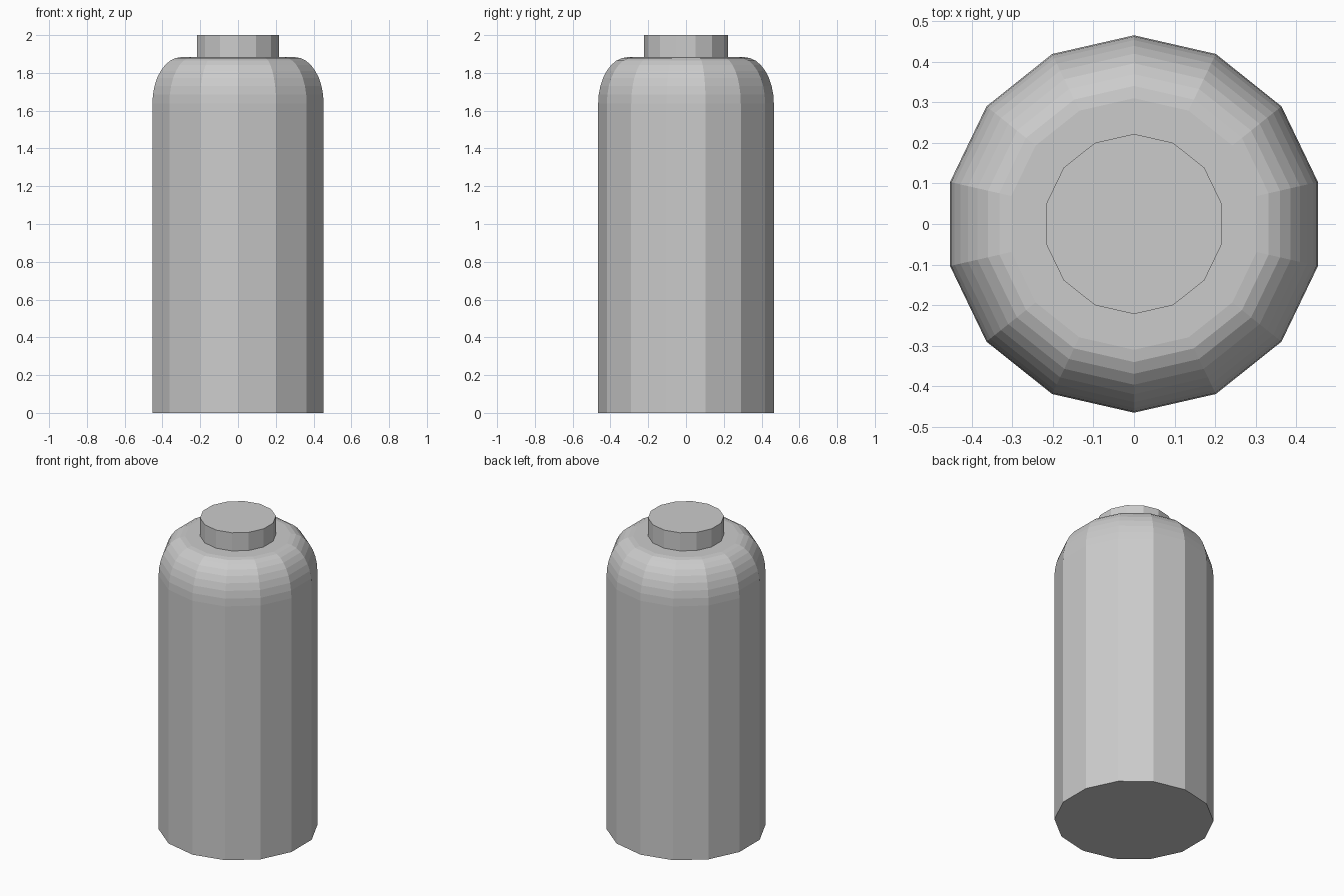
import bpy, bmesh
from math import sin, cos, pi

if "Cube" in bpy.data.objects:
    bpy.data.objects.remove(bpy.data.objects["Cube"])

SIDES = 14
BODY_R, TOP_R, NECK_R = 0.465, 0.31, 0.222
SHOULDER_Z, TOP_Z, FULL_Z = 1.637, 1.883, 2.0
STEPS = 8


def lathe(name, profile):
    """Revolve (radius, z) points into a capped, flat-shaded solid."""
    bm = bmesh.new()
    rings = []
    for r, z in profile:
        rings.append([bm.verts.new((r * cos(pi / 2 + 2 * pi * k / SIDES),
                                    r * sin(pi / 2 + 2 * pi * k / SIDES), z))
                      for k in range(SIDES)])
    for low, high in zip(rings, rings[1:]):
        for k in range(SIDES):
            n = (k + 1) % SIDES
            bm.faces.new((low[k], low[n], high[n], high[k]))
    bm.faces.new(rings[0][::-1])
    bm.faces.new(rings[-1])
    bmesh.ops.recalc_face_normals(bm, faces=bm.faces[:])
    mesh = bpy.data.meshes.new(name)
    bm.to_mesh(mesh)
    bm.free()
    obj = bpy.data.objects.new(name, mesh)
    bpy.context.collection.objects.link(obj)
    return obj


# Straight wall, then a quarter-ellipse shoulder
profile = [(BODY_R, 0)]
for i in range(STEPS + 1):
    t = pi / 2 * i / STEPS
    profile.append((TOP_R + (BODY_R - TOP_R) * cos(t),
                    SHOULDER_Z + (TOP_Z - SHOULDER_Z) * sin(t)))

# Flat ledge and short neck
profile += [(NECK_R, TOP_Z), (NECK_R, FULL_Z)]

lathe("canister_body", profile)
